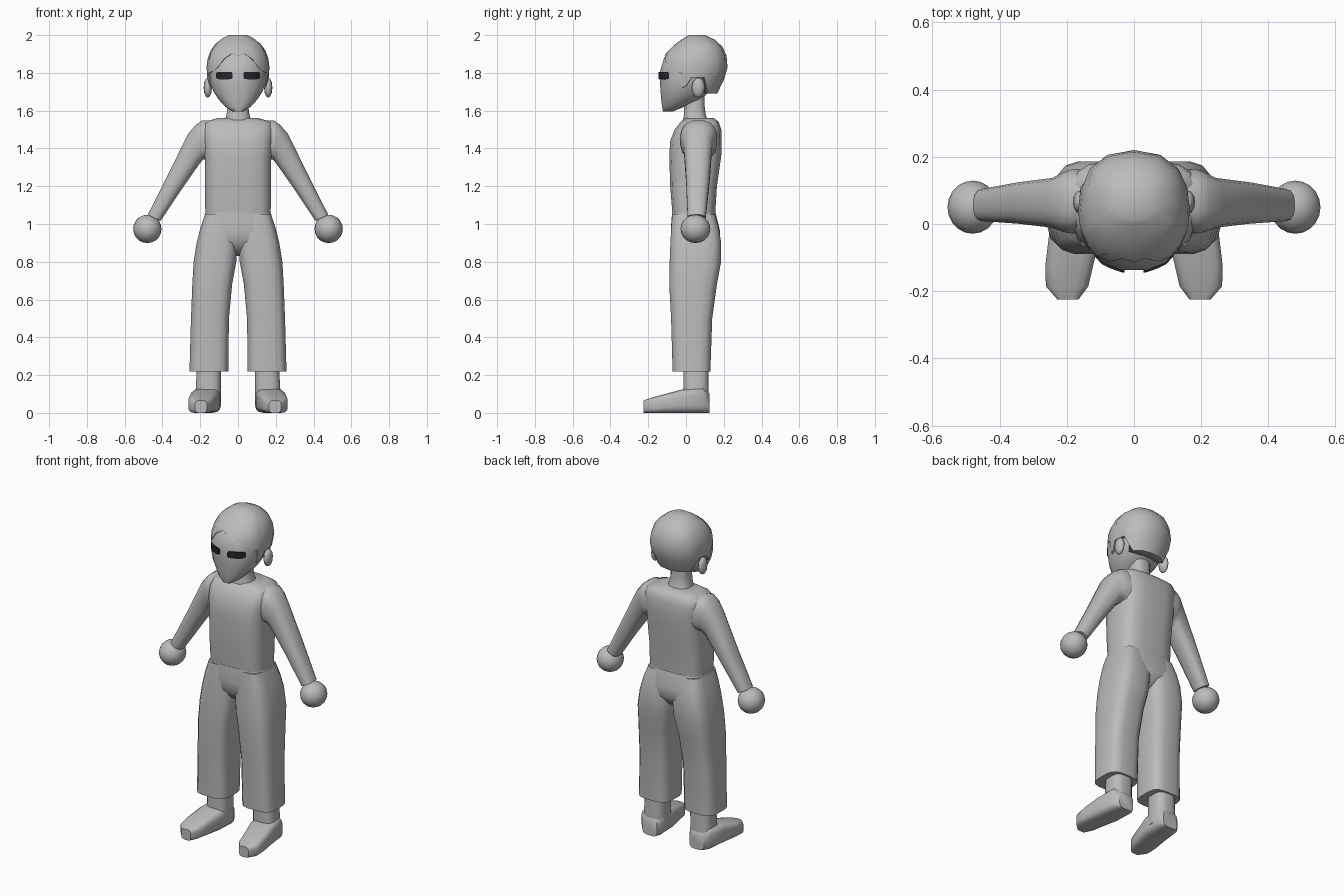
import bpy, bmesh, math
from mathutils import Vector
from mathutils.bvhtree import BVHTree

if "Cube" in bpy.data.objects:
    bpy.data.objects.remove(bpy.data.objects["Cube"], do_unlink=True)


def material(name, colour):
    mat = bpy.data.materials.new(name)
    mat.use_nodes = True
    mat.diffuse_color = (*colour, 1)
    mat.node_tree.nodes["Principled BSDF"].inputs["Base Color"].default_value = (*colour, 1)
    return mat


GREY = material("plain grey", (0.5, 0.5, 0.5))
DARK = material("dark eye", (0.018, 0.018, 0.024))


def finish(bm, name, mat=GREY, mirror=False, sharp=45):
    bmesh.ops.recalc_face_normals(bm, faces=bm.faces)
    mesh = bpy.data.meshes.new(name)
    for f in bm.faces:
        f.smooth = True
    bm.to_mesh(mesh)
    bm.free()
    mesh.set_sharp_from_angle(angle=math.radians(sharp))
    mesh.materials.append(mat)
    obj = bpy.data.objects.new(name, mesh)
    bpy.context.collection.objects.link(obj)
    if mirror:
        obj.modifiers.new("mirror", "MIRROR").use_mirror_merge = False
    return obj


def skin(rings):
    """Join equal rings of points into a closed tube."""
    bm = bmesh.new()
    rows = [[bm.verts.new(p) for p in ring] for ring in rings]
    n = len(rows[0])
    for a, b in zip(rows, rows[1:]):
        for i in range(n):
            j = (i + 1) % n
            bm.faces.new((a[i], a[j], b[j], b[i]))
    bm.faces.new(rows[0])
    bm.faces.new(rows[-1])
    return bm


def power(v, n):
    return math.copysign(abs(v) ** (2 / n), v)


def section(centre, u, v, n=2.5, count=16):
    """Rounded-box ring spanned by half axes u and v."""
    angles = [2 * math.pi * (i + 0.5) / count for i in range(count)]
    return [centre + u * power(math.cos(a), n) + v * power(math.sin(a), n) for a in angles]


def level(z, x0, x1, y0, y1, n=2.5, count=16):
    return section(Vector(((x0 + x1) / 2, (y0 + y1) / 2, z)),
                   Vector(((x1 - x0) / 2, 0, 0)), Vector((0, (y1 - y0) / 2, 0)), n, count)


def upright(y, x0, x1, top, n=4):
    return section(Vector(((x0 + x1) / 2, y, top / 2)),
                   Vector(((x1 - x0) / 2, 0, 0)), Vector((0, 0, top / 2)), n)


def tilted(xt, zt, xb, zb, y0, y1):
    top, bottom = Vector((xt, 0, zt)), Vector((xb, 0, zb))
    return section((top + bottom) / 2 + Vector((0, (y0 + y1) / 2, 0)),
                   (top - bottom) / 2, Vector((0, (y1 - y0) / 2, 0)), 2.6)


def stack(rows, n):
    return skin([level(z, -hx, hx, y0, y1, n) for z, hx, y0, y1 in rows])


# Torso: height, half width, front, back
finish(stack([(1.04, .175, -.072, .155), (1.2, .176, -.085, .165), (1.36, .178, -.09, .188),
              (1.44, .185, -.085, .19), (1.5, .19, -.062, .188), (1.54, .18, -.03, .175),
              (1.56, .11, -.005, .15)], 3.6), "torso", sharp=60)

# Hips bridging the two trouser legs
finish(stack([(.83, .03, .0, .1), (.86, .07, -.05, .15), (.91, .14, -.08, .184),
              (.97, .195, -.082, .18), (1.06, .176, -.075, .158)], 3.4), "hips", sharp=60)

# Trouser legs
legs = [(.22, .05, .258, -.072, .13), (.5, .047, .25, -.08, .14), (.68, .03, .243, -.09, .165),
        (.8, .008, .236, -.088, .187), (.9, .0, .22, -.084, .188), (.98, .0, .2, -.08, .175),
        (1.05, .01, .176, -.074, .155)]
finish(skin([level(*r, 3.6) for r in legs]), "trouser_leg", mirror=True, sharp=60)

# Sleeved arms: top point, bottom point, front, back
arms = [(.1, 1.55, .1, 1.32, .0, .16), (.19, 1.55, .172, 1.34, -.03, .165),
        (.225, 1.525, .185, 1.34, -.025, .155), (.265, 1.478, .205, 1.315, -.012, .138),
        (.37, 1.265, .3, 1.18, .0, .125), (.478, 1.05, .41, 1.015, .008, .105)]
finish(skin([tilted(*r) for r in arms]), "arm", mirror=True, sharp=60)


def ball(name, centre, size, segments):
    bm = bmesh.new()
    bmesh.ops.create_uvsphere(bm, u_segments=segments, v_segments=segments // 2, radius=1)
    for v in bm.verts:
        v.co = Vector(centre) + Vector([a * b for a, b in zip(v.co, size)])
    finish(bm, name, mirror=True, sharp=80)


# Hands and ears
ball("hand", (.48, .05, .974), (.075, .079, .075), 20)
ball("ear", (.16, .065, 1.722), (.022, .035, .053), 12)

# Ankles and shoes
finish(skin([level(z, x0, x1, -.015, .12, 3) for z, x0, x1 in
             [(.04, .09, .235), (.12, .09, .225), (.25, .09, .218)]]), "ankle", mirror=True)
shoes = [(.125, .11, .21, .1), (.09, .09, .24, .135), (-.02, .095, .252, .125),
         (-.12, .12, .264, .098), (-.185, .135, .263, .08), (-.225, .165, .228, .066)]
finish(skin([upright(*r) for r in shoes]), "shoe", mirror=True)

# Neck with a flared base
finish(stack([(1.54, .075, -.02, .12), (1.575, .062, -.012, .106), (1.62, .056, -.01, .1),
              (1.74, .056, -.01, .1)], 2.6), "neck")

# Head with a pointed chin
head_bm = stack([(1.595, .03, -.122, -.07), (1.62, .068, -.128, -.01), (1.66, .105, -.133, .08),
                 (1.7, .132, -.137, .125), (1.75, .149, -.14, .165), (1.81, .153, -.14, .185),
                 (1.88, .145, -.118, .185), (1.94, .1, -.06, .15)], 2.3)
head_tree = BVHTree.FromBMesh(head_bm)
finish(head_bm, "head", sharp=60)

# Hair cap: outline by height, lower edge by angle from the front
OUTLINE = [(1.69, .138, -.13, .165), (1.76, .162, -.13, .2), (1.84, .167, -.13, .223),
           (1.88, .16, -.124, .219), (1.93, .14, -.083, .2), (1.97, .105, -.035, .165),
           (2.0, .05, .015, .1)]
EDGE = [(0, 1.892), (10, 1.903), (24, 1.875), (38, 1.828), (55, 1.806), (70, 1.8), (74, 1.72),
        (82, 1.73), (88, 1.775), (108, 1.775), (130, 1.69), (155, 1.69), (180, 1.69)]
EDGES = EDGE + [(360 - a, z) for a, z in reversed(EDGE[1:-1])]


def hair_point(angle, z, shrink=1.0):
    for low, high in zip(OUTLINE, OUTLINE[1:]):
        if z <= high[0]:
            break
    t = (z - low[0]) / (high[0] - low[0])
    hx, y0, y1 = [a + (b - a) * t for a, b in zip(low[1:], high[1:])]
    a = math.radians(angle)
    return Vector((hx * shrink * power(math.sin(a), 2.3),
                   (y0 + y1) / 2 - (y1 - y0) / 2 * shrink * power(math.cos(a), 2.3), z))


rows = [[hair_point(a, z, .88) for a, z in EDGES]]
for t in (0, .25, .45, .65, .8, .92, 1):
    rows.append([hair_point(a, z + (2 - z) * t) for a, z in EDGES])
finish(skin(rows), "hair", sharp=60)

# Eyes: thin rounded plates laid on the face
bm = bmesh.new()
columns = []
for x, half in [(.028, .011), (.034, .019), (.055, .02), (.075, .02), (.095, .02),
                (.11, .019), (.117, .011)]:
    column = []
    for z in (1.786 - half, 1.786 + half):
        hit = head_tree.ray_cast(Vector((x, -1, z)), Vector((0, 1, 0)))[0]
        column.append([bm.verts.new((x, hit.y + d, z)) for d in (-.0075, .002)])
    columns.append(column)
for (a, b), (c, d) in zip(columns, columns[1:]):
    for quad in ((a[0], c[0], d[0], b[0]), (a[1], b[1], d[1], c[1]),
                 (a[0], a[1], c[1], c[0]), (b[0], d[0], d[1], b[1])):
        bm.faces.new(quad)
for a, b in (columns[0], columns[-1]):
    bm.faces.new((a[0], b[0], b[1], a[1]))
finish(bm, "eye", DARK, mirror=True)
